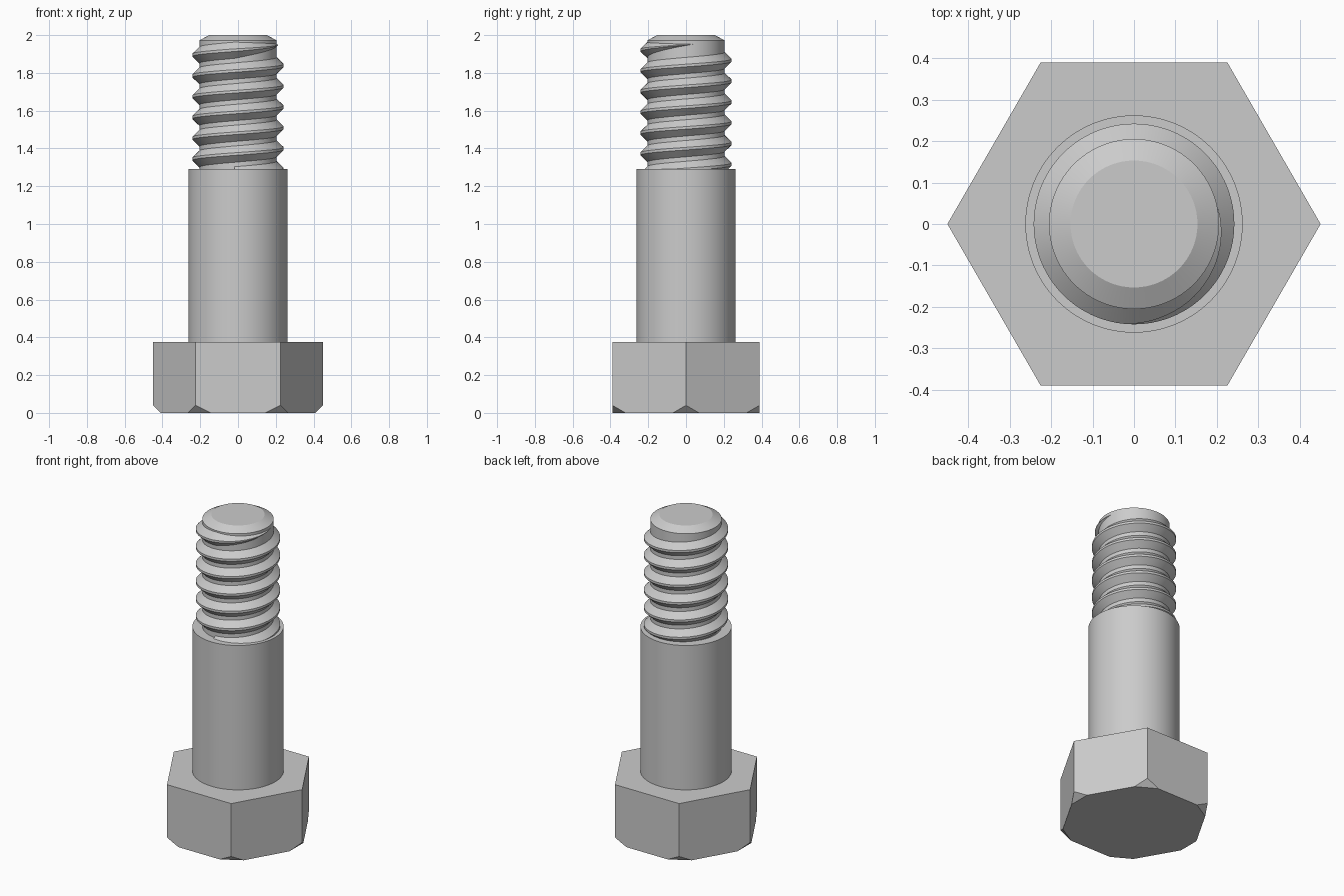
import bpy, bmesh
from math import sin, cos, pi, radians
from mathutils import Vector

cube = bpy.data.objects.get("Cube")
if cube:
    bpy.data.objects.remove(cube, do_unlink=True)

steel = bpy.data.materials.new("plain_grey_steel")
steel.use_nodes = True
GREY = (0.6, 0.6, 0.6, 1)
steel.diffuse_color = GREY
steel.node_tree.nodes["Principled BSDF"].inputs["Base Color"].default_value = GREY


def finish(name, bm, smooth=True):
    bmesh.ops.recalc_face_normals(bm, faces=bm.faces)
    mesh = bpy.data.meshes.new(name)
    bm.to_mesh(mesh)
    bm.free()
    mesh.materials.append(steel)
    obj = bpy.data.objects.new(name, mesh)
    bpy.context.collection.objects.link(obj)
    if smooth:
        bpy.ops.object.select_all(action="DESELECT")
        obj.select_set(True)
        bpy.context.view_layer.objects.active = obj
        bpy.ops.object.shade_smooth_by_angle(angle=radians(25))
    return obj


def loft(bm, rings, closed_ends=True):
    """Join rings of points into a skin with capped ends."""
    rings = [[bm.verts.new(p) for p in ring] for ring in rings]
    n = len(rings[0])
    for a, b in zip(rings, rings[1:]):
        for i in range(n):
            j = (i + 1) % n
            bm.faces.new((a[i], a[j], b[j], b[i]))
    bm.faces.new(rings[0])
    bm.faces.new(rings[-1])


def turned(name, profile, sides, smooth=True):
    """Solid of revolution from (radius, height) pairs."""
    bm = bmesh.new()
    loft(bm, [[(r * cos(2 * pi * i / sides), r * sin(2 * pi * i / sides), z)
               for i in range(sides)] for r, z in profile])
    return finish(name, bm, smooth)


# Hexagonal head, with a flat cut across each lower corner
HEAD_R, HEAD_TOP, CUT = 0.45, 0.375, 0.04
head = turned("hex_head", [(HEAD_R, 0), (HEAD_R, HEAD_TOP)], 6, smooth=False)
bm = bmesh.new()
bm.from_mesh(head.data)
for k in range(6):
    out = Vector((cos(k * pi / 3), sin(k * pi / 3), 0))
    result = bmesh.ops.bisect_plane(
        bm, geom=bm.verts[:] + bm.edges[:] + bm.faces[:], dist=1e-6,
        plane_co=out * (HEAD_R - CUT), plane_no=out + Vector((0, 0, -1)),
        clear_outer=True)
    cut_edges = [e for e in result["geom_cut"] if isinstance(e, bmesh.types.BMEdge)]
    bmesh.ops.holes_fill(bm, edges=cut_edges, sides=0)
bmesh.ops.recalc_face_normals(bm, faces=bm.faces)
bm.to_mesh(head.data)
bm.free()

# Plain shank and the chamfered core that carries the thread
SHANK_R, SHANK_TOP, CORE_R = 0.262, 1.29, 0.205
turned("shank", [(SHANK_R, HEAD_TOP), (SHANK_R, SHANK_TOP)], 96)
turned("thread_core", [(CORE_R, SHANK_TOP), (CORE_R, 1.972), (0.153, 2.0)], 96)

# Right-hand helical ridge, starting inside the shank and fading out at the top
PITCH, CREST_R, STEPS = 0.11, 0.242, 72
FULL_ANGLE, FULL_Z = radians(-95), 1.92
bm = bmesh.new()
rings = []
for s in range(-6 * STEPS, 22):
    turn = s / STEPS
    a = FULL_ANGLE + 2 * pi * turn
    z = FULL_Z + PITCH * turn
    k = 1 - max(0, s) / 22
    crest = CORE_R + (CREST_R - CORE_R) * k
    section = [(CORE_R - 0.005, -0.048), (crest, -0.007),
               (crest, 0.007), (CORE_R - 0.005, 0.048)]
    rings.append([(r * cos(a), r * sin(a), z + h * k) for r, h in section])
loft(bm, rings)
finish("thread_ridge", bm)
